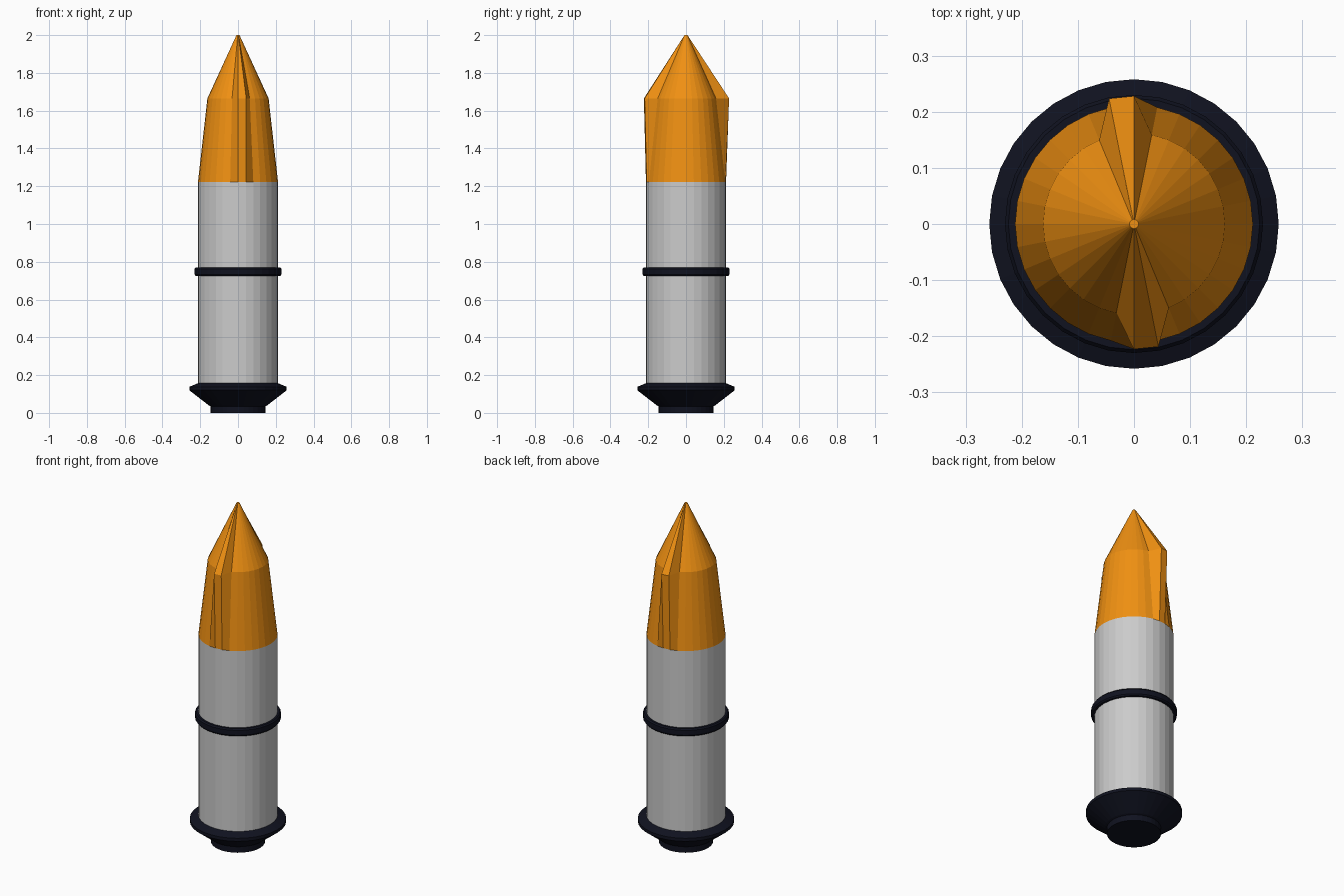
import bpy, bmesh, math

if "Cube" in bpy.data.objects:
    bpy.data.objects.remove(bpy.data.objects["Cube"])

SIDES = 32


def material(name, color):
    m = bpy.data.materials.new(name)
    m.diffuse_color = (*color, 1)
    m.use_nodes = True
    m.node_tree.nodes["Principled BSDF"].inputs["Base Color"].default_value = m.diffuse_color
    return m


orange = material("orange", (0.87, 0.28, 0.006))
navy = material("navy", (0.005, 0.006, 0.014))


def lathe(name, profile, mat=None, closed=False, pulled=None):
    """Spin (radius, z) points; pulled maps (ring, side) to a new radius."""
    pulled = pulled or {}
    bm = bmesh.new()
    rings = []
    for k, (radius, z) in enumerate(profile):
        ring = []
        for i in range(SIDES):
            a = 2 * math.pi * i / SIDES
            r = pulled.get((k, i), radius)
            ring.append(bm.verts.new((r * math.cos(a), r * math.sin(a), z)))
        rings.append(ring)
    pairs = list(zip(rings, rings[1:]))
    if closed:
        pairs.append((rings[-1], rings[0]))
    else:
        bm.faces.new(rings[0][::-1])
        bm.faces.new(rings[-1])
    for low, high in pairs:
        for i in range(SIDES):
            j = (i + 1) % SIDES
            bm.faces.new((low[i], low[j], high[j], high[i]))
    bmesh.ops.recalc_face_normals(bm, faces=bm.faces)
    mesh = bpy.data.meshes.new(name)
    bm.to_mesh(mesh)
    bm.free()
    if mat:
        mesh.materials.append(mat)
    obj = bpy.data.objects.new(name, mesh)
    bpy.context.collection.objects.link(obj)
    return obj


# Flared base
lathe("base", [(0.145, 0), (0.145, 0.035), (0.155, 0.04), (0.258, 0.12),
               (0.258, 0.138), (0.212, 0.157)], navy)

# Main cylinder
lathe("body", [(0.212, 0.15), (0.212, 1.222)])

# Bevelled ring round the middle
lathe("middle_band", [(0.205, 0.725), (0.224, 0.725), (0.23, 0.733),
                      (0.23, 0.762), (0.224, 0.77), (0.205, 0.77)],
      navy, closed=True)

# Nose cone with a ridge drawn out on the front and back
ridges = {(1, 8): 0.228, (1, 9): 0.228, (1, 24): 0.223, (1, 25): 0.223}
lathe("nose", [(0.212, 1.222), (0.162, 1.665), (0.008, 2.0)], orange, pulled=ridges)
